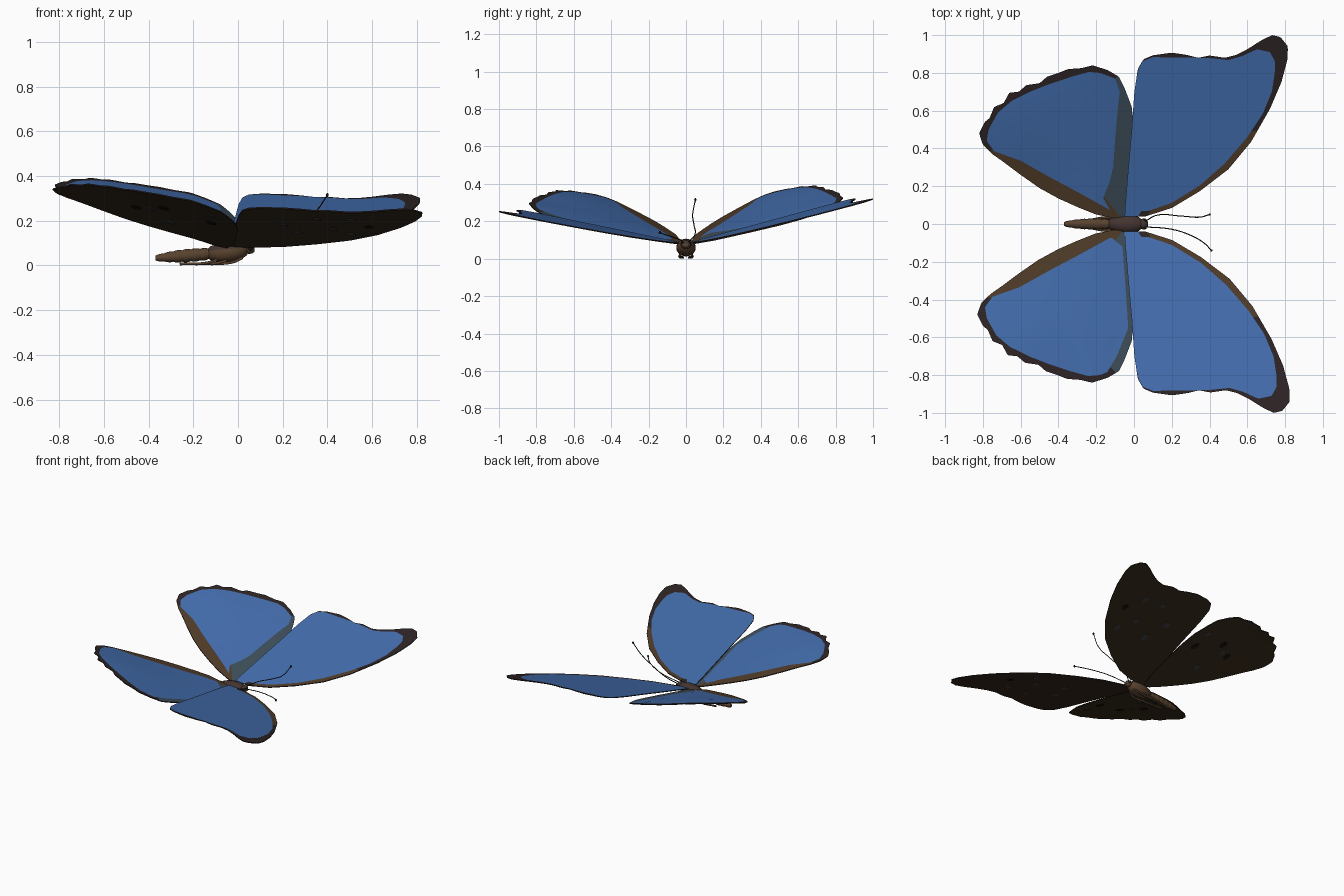
import bpy, bmesh, math
from mathutils import Vector

if "Cube" in bpy.data.objects:
    bpy.data.objects.remove(bpy.data.objects["Cube"])


def material(name, r, g, b):
    lin = [(c / 255 / 12.92 if c < 11 else ((c / 255 + .055) / 1.055) ** 2.4) for c in (r, g, b)]
    m = bpy.data.materials.new(name)
    m.diffuse_color = (*lin, 1)
    m.use_nodes = True
    m.node_tree.nodes["Principled BSDF"].inputs["Base Color"].default_value = m.diffuse_color
    return m


BLUE = material("wing blue", 67, 109, 173)
EDGE = material("wing border", 46, 36, 36)
BROWN = material("wing brown", 80, 60, 40)
GREY = material("wing slate", 62, 78, 90)
UNDER = material("wing underside", 56, 43, 27)
SPOT = material("underside pale spot", 62, 62, 64)
BLACK = material("black", 24, 19, 15)
BODY = material("body brown", 88, 66, 46)
THORAX = material("thorax dark", 68, 52, 48)
WING_MATS = [BLUE, EDGE, BROWN, GREY, UNDER, SPOT, BLACK]

# Forewing outline and blue area, seen from above (x forward, y outward)
FORE = [(-.05, .04), (.06, .04), (.2, .085), (.35, .175), (.5, .29), (.62, .435), (.72, .61),
        (.78, .75), (.812, .87), (.815, .94), (.775, .99), (.73, 1.0), (.67, .97), (.6, .925),
        (.54, .895), (.48, .88), (.4, .892), (.34, .88), (.28, .895), (.2, .907), (.1, .893),
        (.05, .872), (.02, .82), (.002, .7), (-.012, .5), (-.03, .3), (-.045, .12)]
FORE_BLUE = [(-.045, .07), (.08, .07), (.2, .112), (.35, .205), (.48, .32), (.6, .46), (.68, .58),
             (.73, .7), (.745, .8), (.747, .86), (.72, .91), (.65, .925), (.57, .888), (.5, .868),
             (.4, .878), (.3, .882), (.1, .883), (.04, .86), (.018, .8), (0, .6), (-.045, .12)]
# Hindwing outline and blue area
HIND = [(-.05, .04), (-.02, .15), (-.005, .35), (0, .5), (-.012, .62), (-.05, .72), (-.08, .78),
        (-.14, .815), (-.22, .84), (-.28, .825), (-.35, .82), (-.4, .8), (-.46, .78), (-.5, .745),
        (-.57, .735), (-.61, .7), (-.66, .695), (-.69, .64), (-.74, .62), (-.765, .56), (-.79, .54),
        (-.82, .48), (-.8, .42), (-.75, .37), (-.7, .335), (-.6, .26), (-.5, .19), (-.4, .135),
        (-.3, .09), (-.2, .05), (-.1, .03)]
HIND_BLUE = [(-.18, .8), (-.24, .805), (-.33, .78), (-.45, .74), (-.55, .7), (-.65, .65),
             (-.72, .59), (-.77, .5), (-.78, .44), (-.74, .385), (-.6, .335), (-.45, .25),
             (-.3, .17), (-.12, .07)]
HIND_FRONT = {1: [(-.17, .12), (-.13, .22), (-.11, .3), (-.1, .45), (-.085, .62), (-.075, .7), (-.1, .77)],
              -1: [(-.06, .12), (-.05, .25), (-.04, .4), (-.03, .55), (-.09, .7), (-.14, .785)]}


def fore_z(x, y, side):
    return .08 + (.275 if side > 0 else .208) * y - .045 * x


def hind_z(x, y, side):
    bulge = .022 * math.exp(-((x + .6) ** 2 + (y - .6) ** 2) / .08)
    dip = .018 * min(max((x + .2) / .2, 0), 1)
    return .078 + (.245 if side > 0 else .208) * y - .19 * x + bulge - dip


def fore_colour(x, y):
    if x < .03 and y < .8:
        return 0
    return 2 if x > 1.3 * y else 1


def hind_colour(x, y):
    if x < -.08 and y < -.48 * x + .03:
        return 2
    return 3 if x > -.14 and y < .77 else 1


def reach(poly, c, ang):
    """Distance from c to the outline in one direction."""
    dx, dy = math.cos(ang), math.sin(ang)
    best = 0
    for (ax, ay), (bx, by) in zip(poly, poly[1:] + poly[:1]):
        ex, ey = bx - ax, by - ay
        det = dx * ey - dy * ex
        if abs(det) < 1e-9:
            continue
        t = ((ax - c[0]) * ey - (ay - c[1]) * ex) / det
        u = ((ax - c[0]) * dy - (ay - c[1]) * dx) / det
        if -1e-6 <= u <= 1 + 1e-6:
            best = max(best, t)
    return best


def finish(bm, name, mats, angle=40):
    bmesh.ops.recalc_face_normals(bm, faces=bm.faces)
    me = bpy.data.meshes.new(name)
    bm.to_mesh(me)
    bm.free()
    for m in mats:
        me.materials.append(m)
    ob = bpy.data.objects.new(name, me)
    bpy.context.collection.objects.link(ob)
    bpy.ops.object.select_all(action='DESELECT')
    ob.select_set(True)
    bpy.context.view_layer.objects.active = ob
    bpy.ops.object.shade_smooth_by_angle(angle=math.radians(angle))
    return ob


def wing(name, outline, blue, c, zf, colour, side, spots, n=300, thick=.006):
    bm = bmesh.new()
    sx = 1.0 if side > 0 else 1.012
    place = lambda x, y, dz: bm.verts.new((x * sx, y * side, zf(x, y, side) + dz))
    rings, flat = [], []
    for i in range(n):
        a = 2 * math.pi * i / n
        ro = reach(outline, c, a)
        ri = min(reach(blue, c, a), ro * .993)
        flat.append([(c[0] + r * math.cos(a), c[1] + r * math.sin(a))
                     for r in (ri * .3, ri * .6, ri * .85, ri, ro)])
    for dz in (0, -thick):                       # upper and lower skins
        mid = place(*c, dz)
        vs = [[place(x, y, dz) for x, y in row] for row in flat]
        rings.append([v[-1] for v in vs])
        for i in range(n):
            j = (i + 1) % n
            f = bm.faces.new((mid, vs[i][0], vs[j][0]))
            f.material_index = 4 if dz else 0
            for k in range(4):
                f = bm.faces.new((vs[i][k], vs[i][k + 1], vs[j][k + 1], vs[j][k]))
                mx = (flat[i][3][0] + flat[i][4][0]) / 2
                my = (flat[i][3][1] + flat[i][4][1]) / 2
                f.material_index = 4 if dz else (colour(mx, my) if k == 3 else 0)
    for i in range(n):                           # rim
        j = (i + 1) % n
        f = bm.faces.new((rings[0][i], rings[0][j], rings[1][j], rings[1][i]))
        f.material_index = 1
    for x, y, r, m in spots:                     # thin spot plates underneath
        lo, hi = [[place(x + r * math.cos(t * math.pi / 8), y + 1.3 * r * math.sin(t * math.pi / 8), d)
                   for t in range(16)] for d in (-thick - .003, -thick + .001)]
        faces = [bm.faces.new(lo), bm.faces.new(hi)]
        faces += [bm.faces.new((lo[t], lo[t - 1], hi[t - 1], hi[t])) for t in range(16)]
        for f in faces:
            f.material_index = m
    finish(bm, name, WING_MATS)


fore_spots = [(.5, .42, .022, 5), (.58, .6, .02, 6), (.5, .72, .022, 5), (.42, .52, .02, 5),
              (.26, .42, .024, 5), (.2, .58, .022, 5), (.35, .72, .018, 5)]
hind_spots = [(-.12, .5, .024, 6), (-.12, .64, .018, 5), (-.33, .55, .024, 6), (-.38, .48, .018, 5),
              (-.45, .44, .022, 6), (-.3, .3, .02, 5)]
for side, label in ((1, "left"), (-1, "right")):
    wing(label + "_forewing", FORE, FORE_BLUE, (.3, .5), fore_z, fore_colour, side, fore_spots)
    wing(label + "_hindwing", HIND, HIND_FRONT[side] + HIND_BLUE, (-.4, .45), hind_z,
         hind_colour, side, hind_spots)


def lathe(name, sections, mats, rule=None, n=20):
    """Tube along x through (x, centre z, half width, half height)."""
    bm = bmesh.new()
    rows = [[bm.verts.new((x, w * math.cos(2 * math.pi * i / n), z + h * math.sin(2 * math.pi * i / n)))
             for i in range(n)] for x, z, w, h in sections]
    for a, b in zip(rows, rows[1:]):
        for i in range(n):
            bm.faces.new((a[i], a[i - 1], b[i - 1], b[i]))
    bm.faces.new(rows[0])
    bm.faces.new(rows[-1])
    bmesh.ops.recalc_face_normals(bm, faces=bm.faces)
    if rule:
        for f in bm.faces:
            f.material_index = rule(f)
    return finish(bm, name, mats)


# Abdomen: tapering, with a pinch between segments
abdomen = []
for i in range(29):
    t = i / 28
    env = .03 * math.sin(math.pi * (.07 + .75 * t)) ** .6
    r = env * (1 - .13 * abs(math.cos(math.pi * 7 * t)) ** 6)
    abdomen.append((-.37 + .28 * t, .033 + .022 * t, r, r))
lathe("abdomen", abdomen, [BODY])
lathe("thorax", [(-.14, .055, .01, .01), (-.125, .055, .03, .03), (-.09, .056, .045, .042),
                 (-.05, .058, .052, .046), (-.01, .062, .05, .045), (.02, .067, .04, .036),
                 (.04, .07, .025, .024), (.045, .07, .01, .01)],
      [BODY, THORAX], lambda f: 1 if f.normal.z > .2 else 0)
lathe("head", [(.03, .075, .012, .012), (.037, .075, .024, .02), (.05, .075, .028, .024),
               (.064, .074, .024, .02), (.074, .072, .012, .01)],
      [BODY, THORAX], lambda f: 1 if f.normal.z > .2 else 0)


def ball(name, loc, size, mat):
    bm = bmesh.new()
    bmesh.ops.create_uvsphere(bm, u_segments=14, v_segments=8, radius=1)
    for v in bm.verts:
        v.co = Vector([v.co[i] * size[i] + loc[i] for i in range(3)])
    finish(bm, name, [mat], 180)


def tube(name, pts, radius, mat):
    cu = bpy.data.curves.new(name, 'CURVE')
    cu.dimensions = '3D'
    cu.bevel_depth = radius
    cu.bevel_resolution = 1
    cu.use_fill_caps = True
    cu.resolution_u = 8
    sp = cu.splines.new('BEZIER')
    sp.bezier_points.add(len(pts) - 1)
    for p, co in zip(sp.bezier_points, pts):
        p.co = co
        p.handle_left_type = p.handle_right_type = 'AUTO'
    cu.materials.append(mat)
    bpy.context.collection.objects.link(bpy.data.objects.new(name, cu))


# Antennae with clubbed ends
antennae = {"left": [(.06, .015, .09), (.12, .046, .125), (.25, .042, .185), (.345, .036, .24), (.4, .05, .315)],
            "right": [(.06, -.015, .085), (.2, -.028, .1), (.3, -.06, .112), (.37, -.1, .125), (.41, -.14, .14)]}
for label, pts in antennae.items():
    tube(label + "_antenna", pts, .0028, BLACK)
    ball(label + "_antenna_club", pts[-1], (.006, .006, .009), BLACK)

# Eyes and folded legs
for s, label in ((1, "left"), (-1, "right")):
    ball(label + "_eye", (.054, .021 * s, .077), (.013, .009, .013), BLACK)
    for i, (x0, x1) in enumerate(((.02, -.12), (-.03, -.19), (-.08, -.26))):
        tube(f"{label}_leg_{i + 1}", [(x0, .02 * s, .035), (x0 - .04, .034 * s, .016),
                                      (x1, (.026 - .005 * i) * s, .0065)], .0065, BODY)
